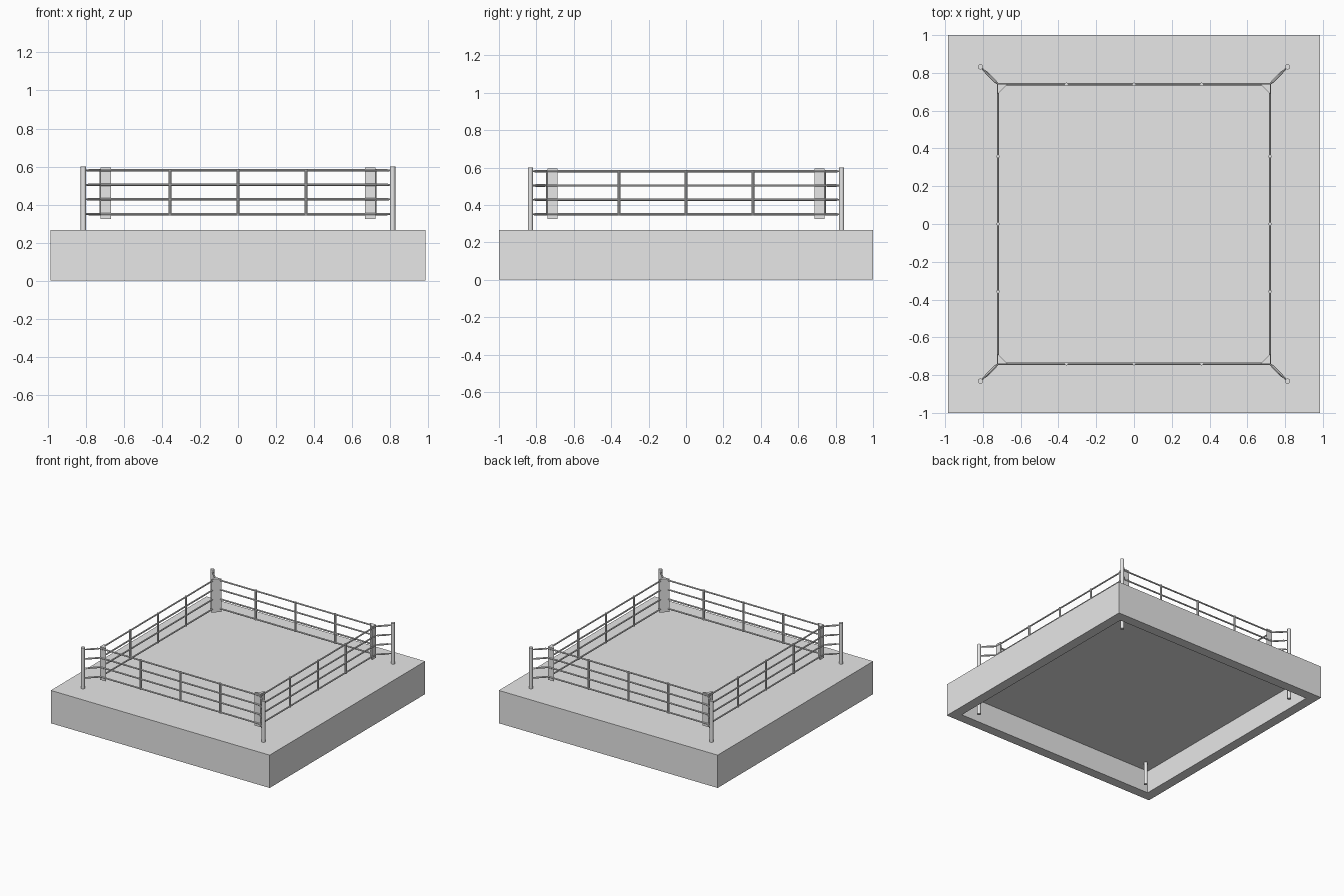
import bpy
from mathutils import Vector

cube = bpy.data.objects.get("Cube")
if cube:
    bpy.data.objects.remove(cube, do_unlink=True)

grey = bpy.data.materials.new("light_grey")
grey.use_nodes = True
colour = (0.8, 0.8, 0.8, 1)
grey.diffuse_color = colour
grey.node_tree.nodes["Principled BSDF"].inputs["Base Color"].default_value = colour

ROPE_X, ROPE_Y = 0.72, 0.74
POST_X, POST_Y = 0.813, 0.832
ROPE_HEIGHTS = (0.35, 0.428, 0.504, 0.58)
CORNERS = [(-1, -1), (1, -1), (1, 1), (-1, 1)]


def mesh_object(name, verts, faces):
    mesh = bpy.data.meshes.new(name)
    mesh.from_pydata(verts, [], faces)
    obj = bpy.data.objects.new(name, mesh)
    bpy.context.collection.objects.link(obj)
    mesh.materials.append(grey)
    return obj


def rod(name, start, end, radius, sides=12, tip=None):
    """Cylinder or cone frustum between two points."""
    a, b = Vector(start), Vector(end)
    bpy.ops.mesh.primitive_cone_add(
        vertices=sides, radius1=radius, radius2=radius if tip is None else tip,
        depth=(b - a).length, location=(a + b) / 2,
        rotation=(b - a).to_track_quat('Z', 'Y').to_euler())
    obj = bpy.context.object
    obj.name = name
    obj.data.materials.append(grey)
    bpy.ops.object.shade_smooth_by_angle()
    return obj


def prism(name, outline, bottom, top):
    """Vertical prism from a counter-clockwise outline."""
    n = len(outline)
    verts = [(x, y, z) for z in (bottom, top) for x, y in outline]
    faces = [tuple(reversed(range(n))), tuple(range(n, 2 * n))]
    faces += [(i, (i + 1) % n, (i + 1) % n + n, i + n) for i in range(n)]
    return mesh_object(name, verts, faces)


# Platform: a thick-walled box, open underneath
def ring(wide, deep, z):
    return [(sx * wide, sy * deep, z) for sx, sy in CORNERS]


levels = [ring(0.905, 0.92, 0.185), ring(0.905, 0.92, 0),
          ring(0.985, 1, 0), ring(0.985, 1, 0.267)]
verts = [v for level in levels for v in level]
faces = [(3, 2, 1, 0), (12, 13, 14, 15)]
for k in range(3):
    for i in range(4):
        j = (i + 1) % 4
        faces.append((4 * k + i, 4 * k + j, 4 * k + 4 + j, 4 * k + 4 + i))
mesh_object("platform", verts, faces)

# Corner posts, pads and tapered rope tensioners
for sx, sy in CORNERS:
    side = ("front" if sy < 0 else "back") + ("_left" if sx > 0 else "_right")
    rod(f"{side}_post", (sx * POST_X, sy * POST_Y, 0),
        (sx * POST_X, sy * POST_Y, 0.6), 0.014, 16)

    cx, cy = sx * (ROPE_X + 0.003), sy * (ROPE_Y + 0.001)
    outline = [(cx, cy), (cx - sx * 0.054, cy), (cx, cy - sy * 0.054)]
    if sx * sy < 0:
        outline.reverse()
    prism(f"{side}_pad", outline, 0.325, 0.595)

    for z in ROPE_HEIGHTS:
        inner = Vector((sx * ROPE_X, sy * ROPE_Y, z))
        outer = Vector((sx * POST_X, sy * POST_Y, z))
        low, high = inner.lerp(outer, 0.15), inner.lerp(outer, 0.7)
        rod(f"{side}_tensioner_hook", inner, low, 0.004, 8, 0.007)
        rod(f"{side}_tensioner", low, high, 0.007, 8)
        rod(f"{side}_tensioner_tip", high, outer, 0.006, 8, 0.003)

# Ropes on all four sides
for (ax, ay), (bx, by) in zip(CORNERS, CORNERS[1:] + CORNERS[:1]):
    for z in ROPE_HEIGHTS:
        rod("rope", (ax * ROPE_X, ay * ROPE_Y, z),
            (bx * ROPE_X, by * ROPE_Y, z), 0.006, 10)

# Upright spacers that tie the ropes together
for s in (-1, 1):
    for t in (-0.358, 0, 0.358):
        for x, y in ((t, s * ROPE_Y), (s * ROPE_X, t)):
            rod("rope_spacer", (x, y, 0.343), (x, y, 0.587), 0.0085, 10)
